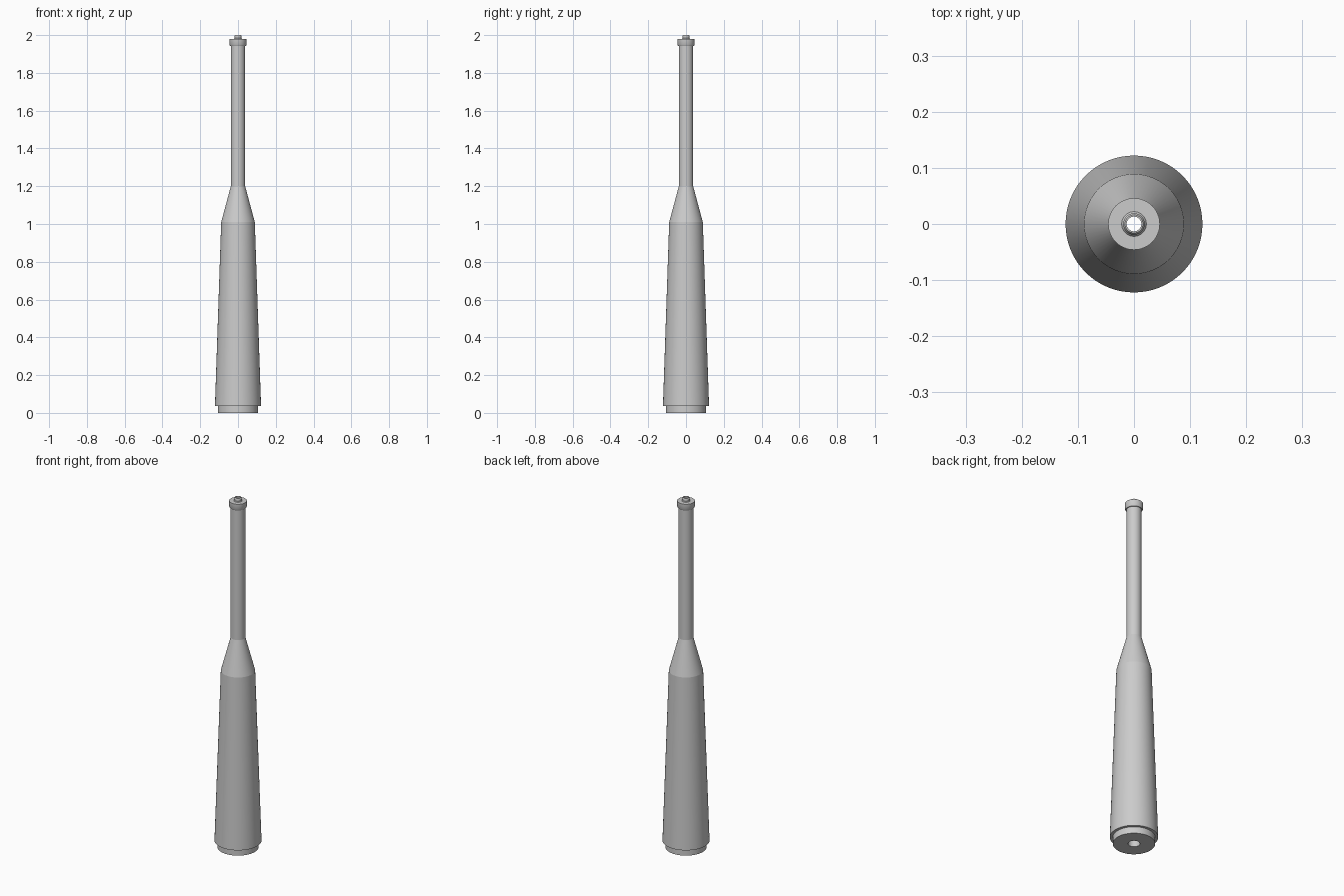
import bpy, bmesh, math

cube = bpy.data.objects.get("Cube")
if cube:
    bpy.data.objects.remove(cube, do_unlink=True)

SEGMENTS = 64

grey = bpy.data.materials.new("plain grey")
grey.use_nodes = True
colour = (0.6, 0.6, 0.6, 1)
grey.diffuse_color = colour
grey.node_tree.nodes["Principled BSDF"].inputs["Base Color"].default_value = colour


def lathe(name, profile):
    """Turn a (radius, height) profile around z; adjoining parts share their rims."""
    bm = bmesh.new()
    rings = []
    for r, z in profile:
        angles = [2 * math.pi * i / SEGMENTS for i in range(SEGMENTS)]
        rings.append([bm.verts.new((r * math.cos(a), r * math.sin(a), z)) for a in angles])
    for low, high in zip(rings, rings[1:]):
        for i in range(SEGMENTS):
            j = (i + 1) % SEGMENTS
            bm.faces.new((low[i], low[j], high[j], high[i]))
    mesh = bpy.data.meshes.new(name)
    bm.to_mesh(mesh)
    bm.free()
    mesh.materials.append(grey)
    obj = bpy.data.objects.new(name, mesh)
    bpy.context.collection.objects.link(obj)
    bpy.ops.object.select_all(action="DESELECT")
    obj.select_set(True)
    bpy.context.view_layer.objects.active = obj
    bpy.ops.object.shade_smooth_by_angle(angle=math.radians(30))
    return obj


# Recessed foot with the bore opening underneath
lathe("foot", [(0.03, 0), (0.107, 0), (0.107, 0.037)])

# Tapered handle and its shoulder
lathe("tapered_handle", [(0.107, 0.037), (0.122, 0.037), (0.089, 1.01)])
lathe("shoulder", [(0.089, 1.01), (0.038, 1.2)])

# Slim tube
lathe("tube", [(0.038, 1.2), (0.038, 1.943)])

# End collar with a bevelled underside
lathe("collar", [(0.038, 1.943), (0.042, 1.943), (0.046, 1.95),
                 (0.046, 1.98), (0.022, 1.98)])

# Small rounded nozzle
lathe("nozzle", [(0.022, 1.98), (0.019, 1.984), (0.019, 1.995),
                 (0.016, 2.0), (0.013, 2.0)])

# Inner bore, narrowing at the nozzle
lathe("bore", [(0.013, 2.0), (0.013, 1.95), (0.03, 1.93), (0.03, 0)])
